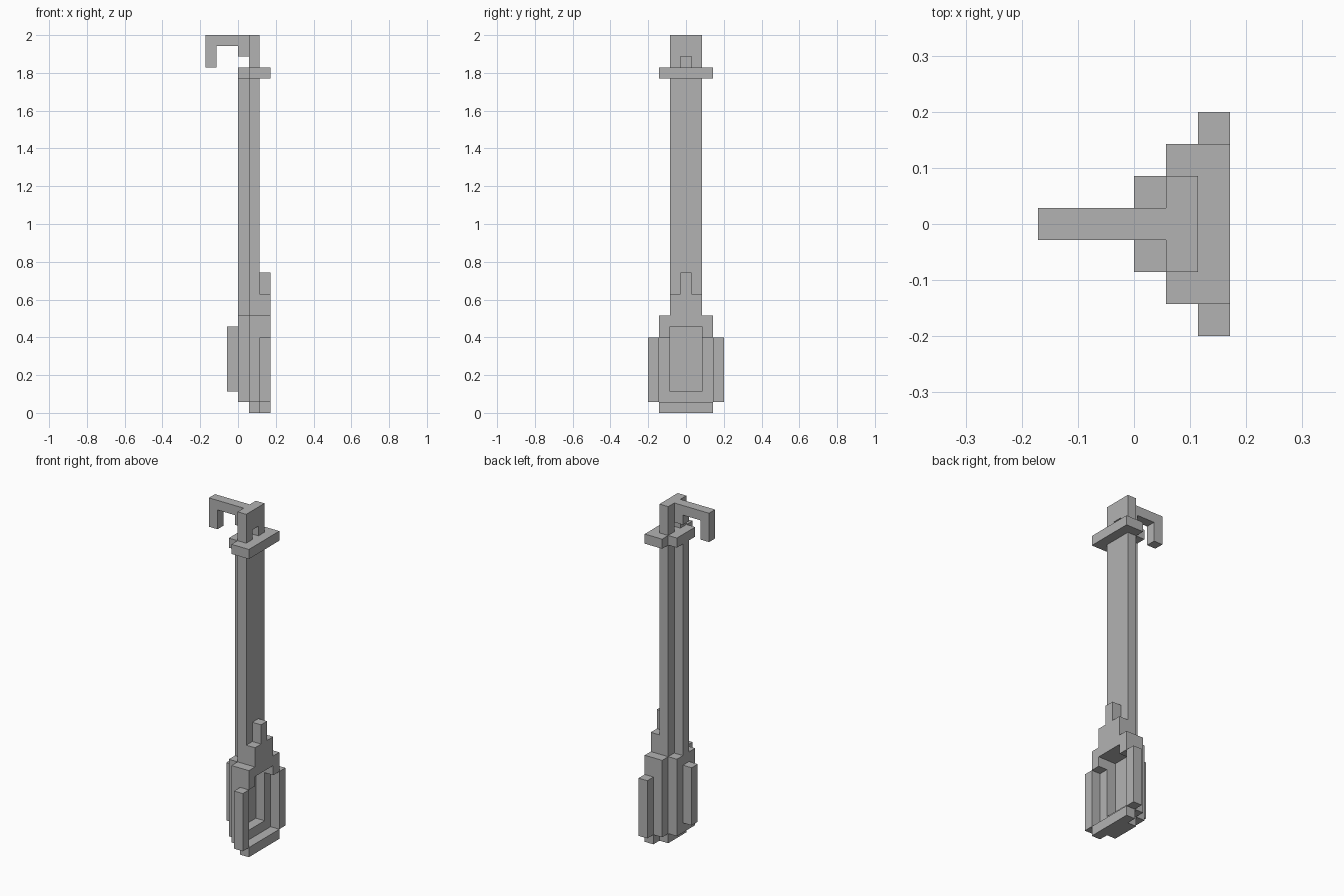
import bpy, bmesh, math
from itertools import product
from mathutils import Vector

if "Cube" in bpy.data.objects:
    bpy.data.objects.remove(bpy.data.objects["Cube"], do_unlink=True)

U = 2 / 35  # edge of one block

grey = bpy.data.materials.new("plain_grey")
grey.use_nodes = True
colour = (0.45, 0.45, 0.45, 1)
grey.diffuse_color = colour
grey.node_tree.nodes["Principled BSDF"].inputs["Base Color"].default_value = colour


def block(x0, x1, half, z0, z1):
    """Cells of a block reaching `half` cells either side of the middle one."""
    return set(product(range(x0, x1), range(-half, half + 1), range(z0, z1)))


parts = {}

# Long handle with a raised rib along its back
parts["shaft"] = block(1, 2, 1, 9, 31) | block(0, 1, 0, 9, 31)

# Collar near the top
parts["collar"] = block(1, 3, 2, 31, 32) | block(0, 1, 1, 31, 32)

# Head with a small slot, and the hanging hook
parts["head"] = block(1, 2, 1, 32, 35) - block(1, 2, 0, 32, 33)
parts["hook"] = (block(-3, 1, 0, 34, 35) | block(-3, -2, 0, 32, 34)
                 | block(0, 1, 0, 33, 34))

# Stepped tang joining handle and bowl
parts["tang"] = block(2, 3, 1, 9, 11) | block(2, 3, 0, 11, 13)

# Rim around the opening of the bowl
rim = block(2, 3, 2, 0, 9) | block(2, 3, 3, 1, 7)
parts["bowl_rim"] = rim - block(2, 3, 2, 1, 7) - block(2, 3, 1, 7, 8)

# Body of the bowl, hollowed from the open side
body = block(1, 2, 2, 1, 9) | block(1, 2, 1, 0, 1)
parts["bowl_body"] = body - block(1, 2, 1, 2, 8)

# Stepped back of the bowl
parts["bowl_back"] = block(0, 1, 1, 1, 9) | block(-1, 0, 0, 2, 8)

filled = set().union(*parts.values())
directions = [Vector(d) for d in ((1, 0, 0), (0, 1, 0), (0, 0, 1))]


def build(name, cells):
    """Skin the cells with their exposed sides, then merge flat areas."""
    bm = bmesh.new()
    for cell in sorted(cells):
        for axis, sign in product(range(3), (-1, 1)):
            n = directions[axis] * sign
            if tuple(int(c) for c in Vector(cell) + n) in filled:
                continue
            a = directions[(axis + 1) % 3]
            b = directions[(axis + 2) % 3] * sign
            middle = Vector(cell) + Vector((0.5, 0, 0.5)) + n / 2
            corners = [middle + (a * s + b * t) / 2
                       for s, t in ((-1, -1), (1, -1), (1, 1), (-1, 1))]
            bm.faces.new([bm.verts.new(c * U) for c in corners])
    bmesh.ops.remove_doubles(bm, verts=bm.verts, dist=U / 100)
    bmesh.ops.dissolve_limit(bm, angle_limit=math.radians(1),
                             verts=bm.verts, edges=bm.edges)
    mesh = bpy.data.meshes.new(name)
    bm.to_mesh(mesh)
    bm.free()
    mesh.materials.append(grey)
    bpy.context.collection.objects.link(bpy.data.objects.new(name, mesh))


for name, cells in parts.items():
    build(name, cells)
